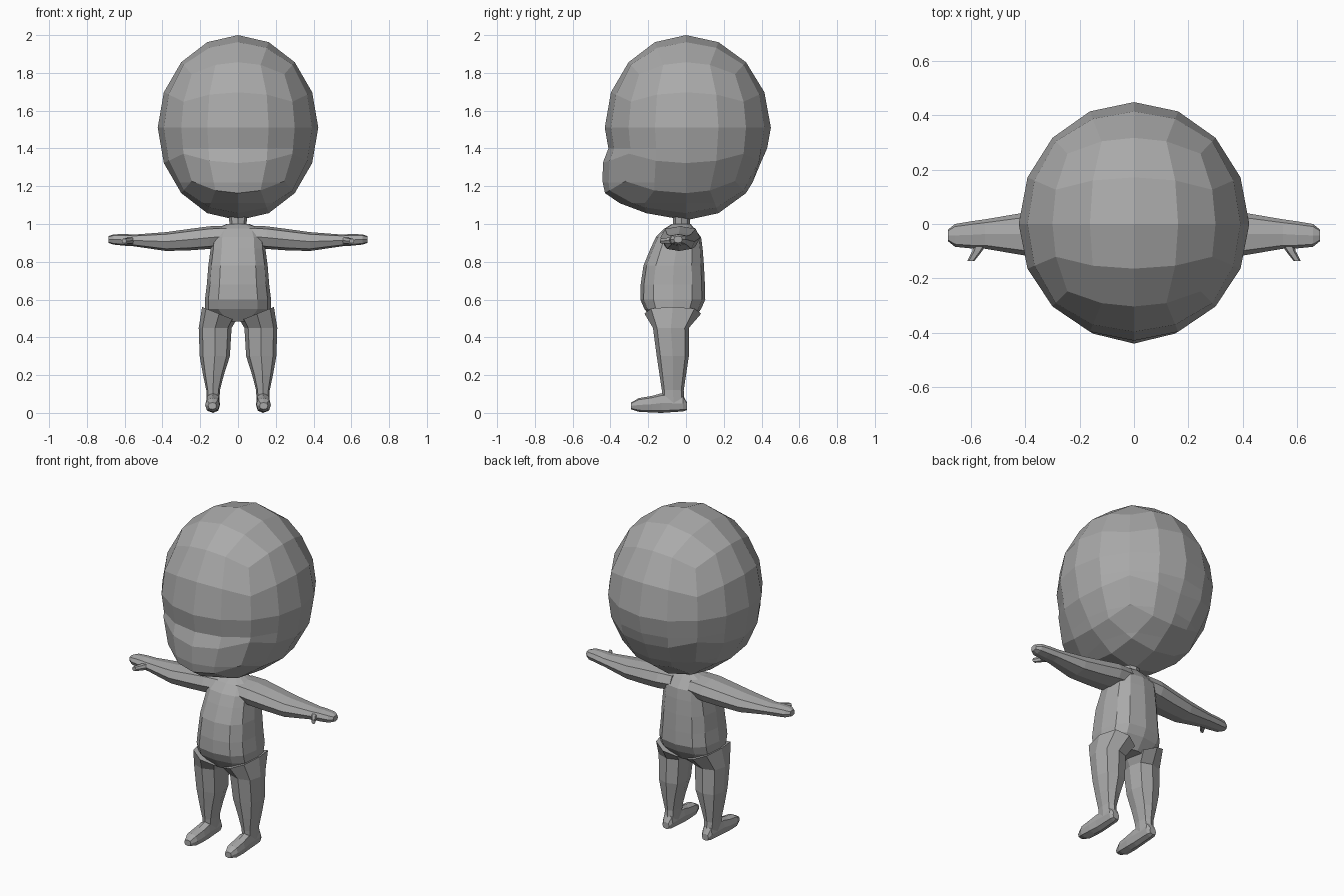
import bpy, bmesh, math
from mathutils import Vector

grey = bpy.data.materials.new("plain grey")
grey.diffuse_color = (0.4, 0.4, 0.4, 1)


def finish(name, bm, mirror=False):
    bmesh.ops.recalc_face_normals(bm, faces=bm.faces)
    me = bpy.data.meshes.new(name)
    bm.to_mesh(me)
    bm.free()
    me.materials.append(grey)
    ob = bpy.data.objects.new(name, me)
    bpy.context.collection.objects.link(ob)
    if mirror:
        ob.modifiers.new("mirror", 'MIRROR')
    return ob


def loft(name, axis, sections, sides=8, power=0.75, mirror=False, tilt=0.0):
    """Sections: position on axis, two centre coords, two radii (axes in xyz order)."""
    bm = bmesh.new()
    a, b = [i for i in range(3) if i != axis]
    rings = []
    for n, (pos, ca, cb, ra, rb) in enumerate(sections):
        ring = []
        for k in range(sides):
            t = 2 * math.pi * k / sides
            c, s = math.cos(t), math.sin(t)
            p = Vector((0, 0, 0))
            p[a] = ca + ra * math.copysign(abs(c) ** power, c)
            p[b] = cb + rb * math.copysign(abs(s) ** power, s)
            p[axis] = pos + (tilt * (p[a] - ca) if n == 0 else 0)
            ring.append(bm.verts.new(p))
        rings.append(ring)
    for r, q in zip(rings, rings[1:]):
        for k in range(sides):
            j = (k + 1) % sides
            bm.faces.new((r[k], r[j], q[j], q[k]))
    bm.faces.new(rings[0])
    bm.faces.new(rings[-1])
    return finish(name, bm, mirror)


def lerp_table(table, v):
    if v <= table[0][0]:
        return table[0][1]
    for (a, fa), (b, fb) in zip(table, table[1:]):
        if v <= b:
            return fa + (fb - fa) * (v - a) / (b - a)
    return table[-1][1]


# Head: rounded cube, with a jaw pulled forward
bm = bmesh.new()
bmesh.ops.create_cube(bm, size=2)
bmesh.ops.subdivide_edges(bm, edges=bm.edges[:], cuts=3, use_grid_fill=True)
for v in bm.verts:
    d = Vector([math.tan(math.pi / 4 * c) for c in v.co]).normalized()
    v.co = (0.425 * d.x, 0.43 * d.y, 1.51 + 0.49 * d.z)
for z in (1.40, 1.22, 1.11):
    bmesh.ops.bisect_plane(bm, geom=bm.verts[:] + bm.edges[:] + bm.faces[:], dist=1e-4,
                           plane_co=(0, 0, z), plane_no=(0, 0, 1))
jaw = [(1.02, 1), (1.06, 1.3), (1.11, 1.5), (1.2, 1.35), (1.28, 1.18), (1.34, 1.08), (1.4, 1.0)]
side_fade = [(0.3, 1), (0.4, 0.25), (0.43, 0)]
for v in bm.verts:
    x, y, z = v.co
    if y < 0:
        v.co.y *= 1 + (lerp_table(jaw, z) - 1) * lerp_table(side_fade, abs(x))
    else:
        v.co.y *= 1.045
        # small dent at the back
        if abs(x) < 0.02 and 1.30 < z < 1.36:
            v.co.y -= 0.02
finish("head", bm)

# Neck
loft("neck", 2, [(0.97, 0, -0.025, 0.06, 0.055), (1.0, 0, -0.025, 0.045, 0.045),
                 (1.05, 0, -0.025, 0.05, 0.045)], power=1)

# Torso
loft("torso", 2, [
    (0.485, 0, -0.07, 0.10, 0.10), (0.55, 0, -0.07, 0.175, 0.15),
    (0.60, 0, -0.07, 0.175, 0.172), (0.68, 0, -0.07, 0.165, 0.17),
    (0.78, 0, -0.065, 0.157, 0.16), (0.87, 0, -0.05, 0.145, 0.138),
    (0.93, 0, -0.04, 0.14, 0.12), (0.975, 0, -0.035, 0.12, 0.08),
    (1.0, 0, -0.025, 0.06, 0.05)], sides=12)

# Legs, with the top slanting up to the hip
loft("leg", 2, [
    (0.525, 0.10, -0.07, 0.09, 0.15), (0.45, 0.121, -0.08, 0.087, 0.095),
    (0.30, 0.123, -0.07, 0.08, 0.085), (0.20, 0.13, -0.07, 0.055, 0.07),
    (0.12, 0.132, -0.07, 0.036, 0.058), (0.05, 0.132, -0.065, 0.034, 0.058)],
    mirror=True, tilt=0.4)

# Feet
loft("foot", 1, [
    (0.005, 0.132, 0.035, 0.022, 0.02), (-0.015, 0.132, 0.05, 0.033, 0.042),
    (-0.13, 0.132, 0.052, 0.036, 0.052), (-0.18, 0.134, 0.046, 0.039, 0.044),
    (-0.25, 0.136, 0.042, 0.038, 0.036), (-0.29, 0.136, 0.037, 0.022, 0.018)], mirror=True)

# Arms with mitten hands
loft("arm", 0, [
    (0.06, -0.03, 0.935, 0.10, 0.055), (0.15, -0.03, 0.928, 0.105, 0.060),
    (0.25, -0.033, 0.918, 0.095, 0.057), (0.38, -0.037, 0.907, 0.083, 0.050),
    (0.55, -0.037, 0.913, 0.054, 0.031), (0.60, -0.04, 0.916, 0.05, 0.031),
    (0.66, -0.042, 0.918, 0.042, 0.027), (0.685, -0.042, 0.918, 0.022, 0.018)], mirror=True)

# Thumbs
loft("thumb", 1, [
    (-0.07, 0.565, 0.912, 0.025, 0.02), (-0.10, 0.578, 0.912, 0.018, 0.017),
    (-0.137, 0.602, 0.91, 0.013, 0.013)], sides=6, mirror=True)
